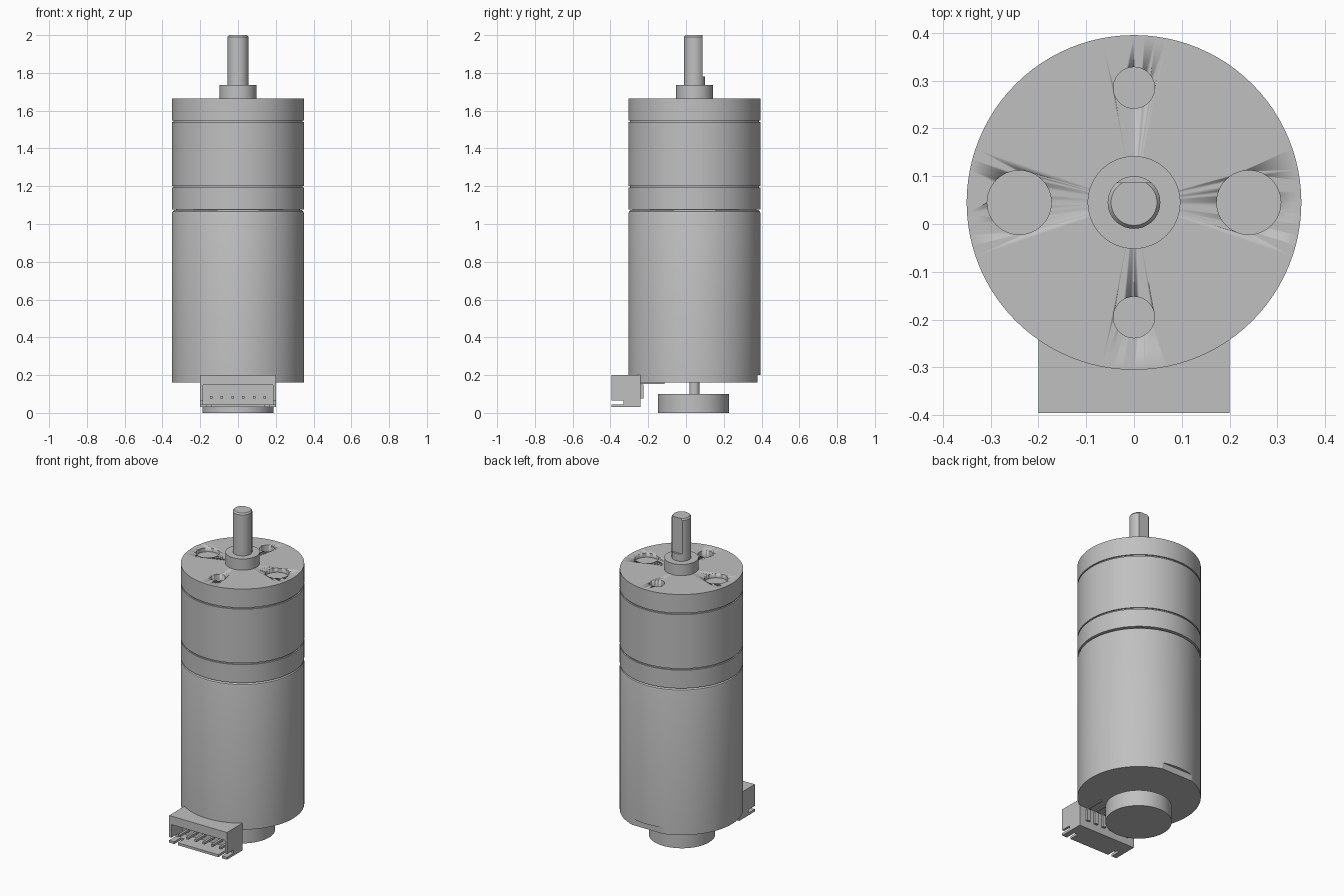
import bpy
import bmesh
import math
from mathutils import Matrix, Vector

cube = bpy.data.objects.get("Cube")
if cube:
    bpy.data.objects.remove(cube, do_unlink=True)

AXIS_Y = 0.045
RADIUS = 0.35

metal = bpy.data.materials.new("plain grey")
metal.use_nodes = True
GREY = (0.53, 0.53, 0.53, 1)
metal.diffuse_color = GREY
metal.node_tree.nodes["Principled BSDF"].inputs["Base Color"].default_value = GREY


def finish(name, bm, smooth=False):
    bmesh.ops.recalc_face_normals(bm, faces=bm.faces)
    mesh = bpy.data.meshes.new(name)
    bm.to_mesh(mesh)
    bm.free()
    mesh.materials.append(metal)
    obj = bpy.data.objects.new(name, mesh)
    bpy.context.collection.objects.link(obj)
    if smooth:
        bpy.ops.object.select_all(action="DESELECT")
        obj.select_set(True)
        bpy.context.view_layer.objects.active = obj
        bpy.ops.object.shade_smooth_by_angle(angle=math.radians(25))
    return obj


def lathe(name, profile, x=0, y=AXIS_Y, segments=96):
    """Spin an (r, z) profile, closed on the axis at both ends."""
    bm = bmesh.new()
    points = [(0, profile[0][1])] + profile + [(0, profile[-1][1])]
    verts = [bm.verts.new((r, 0, z)) for r, z in points]
    edges = [bm.edges.new(pair) for pair in zip(verts, verts[1:])]
    bmesh.ops.spin(bm, geom=verts + edges, cent=(0, 0, 0), axis=(0, 0, 1),
                   angle=math.tau, steps=segments)
    bmesh.ops.remove_doubles(bm, verts=bm.verts, dist=0.0001)
    bmesh.ops.translate(bm, verts=bm.verts, vec=(x, y, 0))
    return finish(name, bm, True)


def boxes(name, spans):
    """One object from boxes given as (low corner, high corner)."""
    bm = bmesh.new()
    for low, high in spans:
        low, high = Vector(low), Vector(high)
        matrix = Matrix.Translation((low + high) / 2) @ Matrix.Diagonal((*(high - low), 1))
        bmesh.ops.create_cube(bm, size=1, matrix=matrix)
    return finish(name, bm)


def cut(target, cutter):
    cutter.hide_render = True
    cutter.hide_set(True)
    mod = target.modifiers.new("cut", "BOOLEAN")
    mod.operation = "DIFFERENCE"
    mod.solver = "EXACT"
    mod.object = cutter


# Motor can with a rounded shoulder and a small flat at the lower back
can = lathe("motor_can", [(RADIUS, 0.16), (RADIUS, 1.055), (0.347, 1.066),
                          (0.338, 1.073), (0.325, 1.076)])
cut(can, boxes("can_flat_cutter", [((-0.2, 0.378, 0.1), (0.2, 0.5, 0.2))]))

# Gearbox rings, separated by narrow recessed seams
lathe("gearbox_base", [(RADIUS, 1.078), (RADIUS, 1.192)])
lathe("gearbox_ring", [(RADIUS, 1.201), (RADIUS, 1.539)])
face = lathe("gearbox_face", [(RADIUS, 1.548), (RADIUS, 1.665)])
lathe("seam_core", [(0.342, 1.1), (0.342, 1.6)])

# Blind holes in the face plate
for i, (dx, dy, r, depth) in enumerate([(0.24, 0, 0.067, 0.025), (-0.24, 0, 0.067, 0.025),
                                        (0, 0.24, 0.043, 0.05), (0, -0.24, 0.043, 0.05)]):
    cut(face, lathe(f"hole_cutter_{i + 1}", [(r, 1.665 - depth), (r, 1.75)],
                    dx, AXIS_Y + dy, 48))

# Output boss and D-shaped shaft
lathe("output_boss", [(0.097, 1.65), (0.097, 1.735)], segments=64)
shaft = lathe("output_shaft", [(0.055, 1.7), (0.055, 1.991), (0.048, 2.0)], segments=64)
cut(shaft, boxes("shaft_flat_cutter", [((-0.1, 0.087, 1.78), (0.1, 0.2, 2.1))]))

# Rear shaft and encoder disc
lathe("rear_shaft", [(0.027, 0.09), (0.027, 0.17)], segments=32)
lathe("encoder_disc", [(0.188, 0), (0.188, 0.1)], y=0.04)

# Connector housing: open front, forked floor, notched side walls
F, N, B = -0.395, -0.33, -0.24
housing = [((-0.2, F, 0.147), (0.2, B, 0.2)),
           ((-0.2, -0.28, 0.03), (0.2, B, 0.147)),
           ((-0.2, N, 0.03), (0.2, -0.28, 0.045)),
           ((-0.14, F, 0.03), (0.14, N, 0.045))]
for a, b, c in [(-0.2, -0.165, -0.185), (0.165, 0.2, 0.185)]:
    wall = sorted((c, math.copysign(0.2, c)))
    housing += [((a, F, 0.03), (b, N, 0.045)),
                ((wall[0], F, 0.065), (wall[1], -0.28, 0.147)),
                ((wall[0], N, 0.045), (wall[1], -0.28, 0.065))]
boxes("connector_housing", housing)

# Six contacts: pins in front, legs behind, tails under the can
pins, legs, tails = [], [], []
for i in range(6):
    x = (i - 2.5) * 0.057
    pins.append(((x - 0.007, -0.38, 0.075), (x + 0.007, -0.27, 0.089)))
    legs.append(((x - 0.012, -0.245, 0.075), (x + 0.012, -0.226, 0.15)))
    tails.append(((x - 0.007, -0.245, 0.154), (x + 0.007, -0.115, 0.162)))
boxes("connector_pins", pins)
boxes("connector_legs", legs)
boxes("connector_tails", tails)
